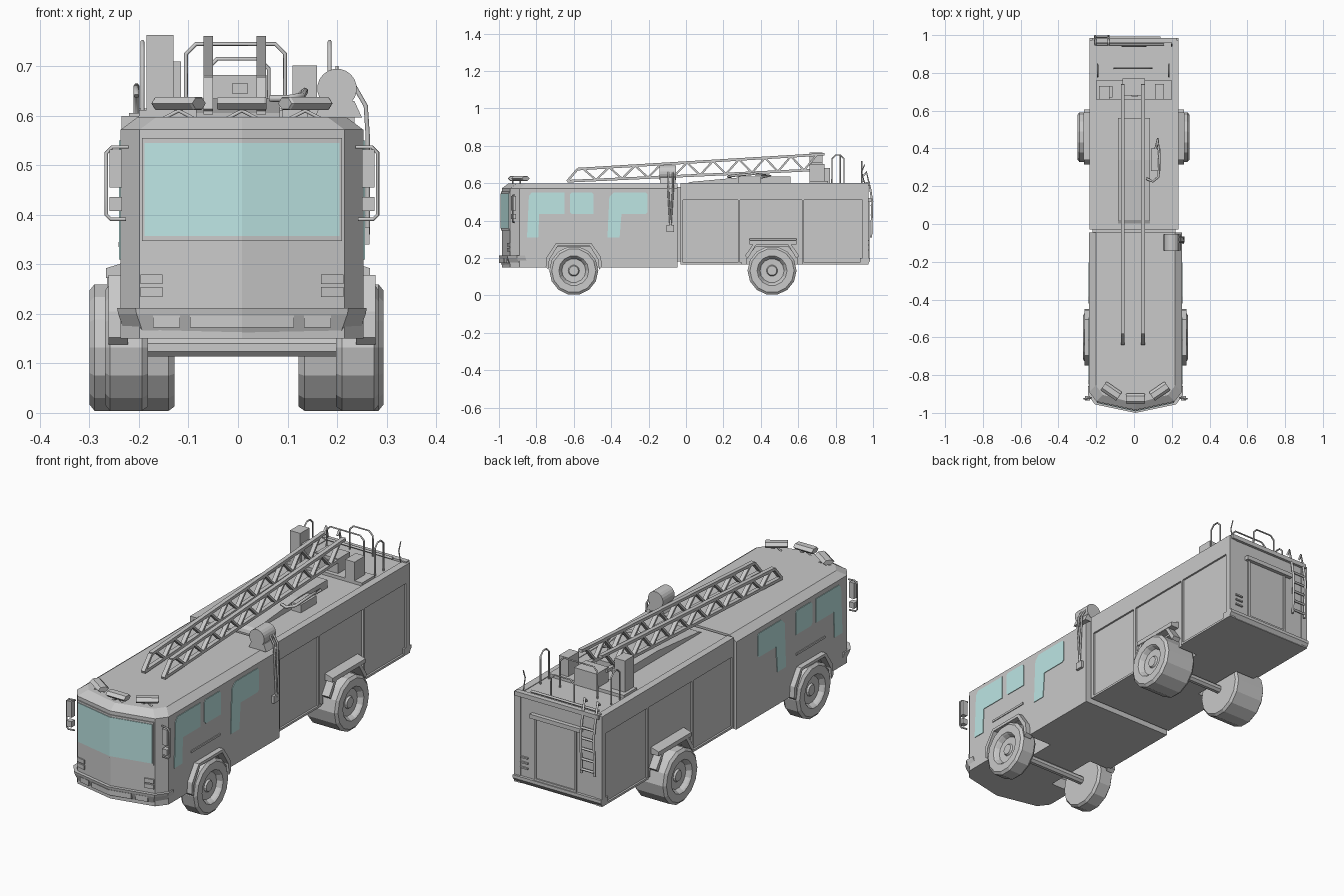
import bpy, bmesh, math
from mathutils import Matrix, Vector

if "Cube" in bpy.data.objects:
    bpy.data.objects.remove(bpy.data.objects["Cube"])


def material(name, color):
    m = bpy.data.materials.new(name)
    m.use_nodes = True
    m.diffuse_color = color
    m.node_tree.nodes["Principled BSDF"].inputs["Base Color"].default_value = color
    return m


GREY = material("body grey", (0.588, 0.588, 0.588, 1))
GLASS = material("pale teal glass", (0.51, 0.79, 0.775, 1))


def finish(name, bm, mat=GREY):
    bmesh.ops.recalc_face_normals(bm, faces=bm.faces[:])
    me = bpy.data.meshes.new(name)
    bm.to_mesh(me)
    bm.free()
    me.materials.append(mat)
    ob = bpy.data.objects.new(name, me)
    bpy.context.collection.objects.link(ob)
    return ob


def add_loft(bm, rings, capped=True):
    rows = [[bm.verts.new(p) for p in r] for r in rings]
    n = len(rows[0])
    for a, b in zip(rows, rows[1:]):
        for i in range(n):
            bm.faces.new((a[i], a[(i + 1) % n], b[(i + 1) % n], b[i]))
    if capped:
        bm.faces.new(rows[0])
        bm.faces.new(rows[-1])


def loft(name, rings, mat=GREY):
    bm = bmesh.new()
    add_loft(bm, rings)
    return finish(name, bm, mat)


def prisms(name, polys, axis, a, b, mat=GREY):
    """Extrude 2D outlines along an axis from a to b."""
    place = {"x": lambda p, t: (t, p[0], p[1]), "y": lambda p, t: (p[0], t, p[1]),
             "z": lambda p, t: (p[0], p[1], t)}[axis]
    bm = bmesh.new()
    for poly in polys:
        add_loft(bm, [[place(p, t) for p in poly] for t in (a, b)])
    return finish(name, bm, mat)


def box(name, x0, x1, y0, y1, z0, z1, mat=GREY):
    return prisms(name, [[(x0, y0), (x1, y0), (x1, y1), (x0, y1)]], "z", z0, z1, mat)


def tube(name, pts, r=0.004):
    cu = bpy.data.curves.new(name, "CURVE")
    cu.dimensions = "3D"
    cu.bevel_depth, cu.bevel_resolution, cu.use_fill_caps = r, 1, True
    sp = cu.splines.new("POLY")
    sp.points.add(len(pts) - 1)
    for p, co in zip(sp.points, pts):
        p.co = (*co, 1)
    cu.materials.append(GREY)
    ob = bpy.data.objects.new(name, cu)
    bpy.context.collection.objects.link(ob)


def hoop(name, a, b, top, c=0.02):
    """Upright rail between two feet with clipped corners."""
    a, b = Vector(a), Vector(b)
    d = (b - a).normalized() * c
    up = lambda p, z: Vector((p.x, p.y, z))
    tube(name, [a, up(a, top - c), up(a + d, top), up(b - d, top), up(b, top - c), b])


def bar(p, q, t):
    p, q = Vector(p), Vector(q)
    n = (q - p).normalized().orthogonal() * t / 2
    return [p + n, q + n, q - n, p - n]


def lathe(name, profile, sides, center, axis_rot, cap=True):
    """Revolve (offset, radius) pairs around z, then turn the axis."""
    bm = bmesh.new()
    add_loft(bm, [[(r * math.cos(2 * math.pi * (i + .5) / sides),
                    r * math.sin(2 * math.pi * (i + .5) / sides), h) for i in range(sides)]
                  for h, r in profile], cap)
    bm.transform(Matrix.Translation(center) @ axis_rot)
    return finish(name, bm)


def cut(ob, cutter):
    mod = ob.modifiers.new("wheel_well", "BOOLEAN")
    mod.operation, mod.object, mod.solver = "DIFFERENCE", cutter, "EXACT"
    bpy.context.view_layer.objects.active = ob
    bpy.ops.object.modifier_apply(modifier=mod.name)
    bpy.data.objects.remove(cutter)


CX = 0.008  # cab centre line


# Cab shell with V-shaped nose and chamfered roof
def plan(half, z, inset):
    half = [(max(x - inset, 0), y + inset if y < -.5 else y) for x, y in half]
    return ([(CX + x, y, z) for x, y in half] +
            [(CX - x, y, z) for x, y in reversed(half) if x > 0])


cab_half = [(0, -.985), (.207, -.94), (.245, -.89), (.245, -.045)]
cab = loft("cab", [plan(cab_half, z, i) for z, i in ((.15, 0), (.572, 0), (.598, .035))])
bumper_half = [(0, -1), (.215, -.955), (.252, -.905), (.252, -.86)]
loft("front_bumper", [plan(bumper_half, z, i) for z, i in
                      ((.15, .02), (.16, .016), (.2, .002), (.212, 0))])


def front_plate(name, x0, x1, z0, z1, off, mat=GREY):
    xs = [x0, 0, x1] if x0 < 0 < x1 else [x0, x1]
    line = lambda o: [(CX + x, -.985 + .217 * abs(x) - o) for x in xs]
    return prisms(name, [line(off) + line(-.01)[::-1]], "z", z0, z1, mat)


front_plate("windscreen_frame", -.202, .202, .347, .555, .004)
front_plate("windscreen", -.197, .197, .357, .545, .007, GLASS)
front_plate("bumper_centre_slot", -.105, .105, .172, .197, .014)
for s in (-1, 1):
    a, b = sorted((s * .125, s * .18))
    front_plate("bumper_side_slot", a, b, .172, .197, .014)
    a, b = sorted((s * .16, s * .205))
    for z in (.234, .26):
        front_plate("headlight", a, b, z, z + .02, .006)

# Rear body with raised trim around recessed lockers
box("body_joint", -.22, .22, -.05, -.02, .18, .58)
rear = box("rear_body", -.226, .226, -.03, .972, .165, .597)
for s in (-1, 1):
    x0, x1 = sorted((s * .2, s * .235))
    for nm, y0, y1, z0, z1 in (("upper_band", -.03, .975, .51, .6), ("sill", -.03, .3, .165, .175),
                               ("rear_sill", .62, .975, .165, .175), ("front_post", -.03, -.015, .165, .51),
                               ("locker_post", .278, .29, .165, .51), ("locker_post", .62, .632, .165, .51),
                               ("rear_post", .945, .975, .165, .51)):
        box(nm, x0, x1, y0, y1, z0, z1)
prisms("rear_bumper", [[(.93, .165), (.97, .165), (.985, .185), (.985, .2), (.93, .2)]], "x", -.235, .235)

# Wheel wells
for s in (-1, 1):
    a, b = sorted((s * .12, s * .4))
    for ob, yc in ((cab, -.6), (rear, .46)):
        well = [(yc - .14, .1), (yc - .135, .2), (yc - .085, .262),
                (yc + .085, .262), (yc + .135, .2), (yc + .14, .1)]
        cut(ob, prisms("well_cutter", [well], "x", a, b))

# Wheels, axles and fenders
tyre = [(0, .122), (.012, .131), (.88, .131), (1, .118), (1, .08), (.92, .074), (.72, .064), (.7, .03),
        (.8, .025)]
for s in (-1, 1):
    turn = Matrix.Rotation(s * math.pi / 2, 4, "Y")
    for nm, yc, inner, w, cx in (("front_wheel", -.6, .19, .087, CX), ("rear_wheel", .46, .125, .172, -.003)):
        prof = [(w - (1 - h) * .085 if h > .5 else h, r) for h, r in tyre]
        lathe(nm, prof, 14, (cx + s * inner, yc, .132), turn)
    arch = [(-.15, .152), (-.145, .205), (-.095, .278), (.095, .278), (.145, .205), (.15, .152)]
    for nm, yc, x0, x1, z in (("front_fender", -.6, .23, .27, 0), ("rear_fender", .46, .215, .265, .006)):
        polys = []
        pts = arch if yc < 0 else arch[1:-1]
        for (y0, z0), (y1, z1) in zip(pts, pts[1:]):
            polys.append([(yc + y0, z0 + z), (yc + y1, z1 + z),
                          (yc + y1 * .9, z1 + z - .014), (yc + y0 * .9, z0 + z - .014)])
        off = CX if yc < 0 else 0
        prisms(nm, polys, "x", off + s * x0, off + s * x1)
    prisms("rear_fender_flare", [[(s * .226, .305), (s * .267, .292), (s * .267, .272), (s * .226, .272)]],
           "y", .34, .59)
for yc in (-.6, .46):
    lathe("axle", [(-.2, .02), (.2, .02)], 8, (0, yc, .132), Matrix.Rotation(math.pi / 2, 4, "Y"))

# Side windows, mirrors
windows = [
    [(-.85, .31), (-.79, .31), (-.785, .435), (-.65, .435), (-.65, .55), (-.825, .55), (-.84, .53)],
    [(-.62, .445), (-.61, .435), (-.495, .435), (-.495, .54), (-.505, .55), (-.61, .55), (-.62, .54)],
    [(-.42, .31), (-.355, .31), (-.345, .435), (-.215, .435), (-.205, .445), (-.205, .54),
     (-.215, .55), (-.385, .55), (-.41, .525)]]
for s in (-1, 1):
    prisms("side_window", windows, "x", CX + s * .24, CX + s * .248, GLASS)
    box("door_handle_strip", *sorted((CX + s * .24, CX + s * .249)), -.72, -.5, .335, .345)
    X = lambda v: CX + s * v
    tube("mirror_frame", [(X(.23), -.92, .537), (X(.262), -.925, .537), (X(.274), -.925, .525),
                          (X(.274), -.925, .4), (X(.265), -.925, .391), (X(.235), -.92, .391)])
    box("mirror", *sorted((X(.242), X(.268))), -.935, -.91, .455, .532)
    box("lower_mirror", *sorted((X(.242), X(.268))), -.935, -.91, .408, .436)

# Roof warning lights
for x, y, ang in ((-.12, -.885, -.6), (.008, -.925, 0), (.136, -.885, .6)):
    rot = Matrix.Rotation(ang, 4, "Z") @ Matrix.Scale(.55, 4, (0, 0, 1)) @ Matrix.Rotation(math.pi / 2, 4, "Y")
    lathe("warning_light", [(-.05, .024), (-.046, .028), (.046, .028), (.05, .024)], 6, (x, y, .625), rot)
    for d in (-.03, .03):
        tube("light_bracket", [(x + d, y, .595), (x - d * .3, y, .615)], .004)

# Roof ladder: two truss sides
low = lambda y: .61 + (y + .635) * .046
top = lambda y: .675 + (y + .58) * .06
polys = [bar((-.635, low(-.635)), (.7, low(.7)), .014), bar((-.58, top(-.58)), (.74, top(.74)), .014),
         bar((-.635, low(-.635)), (-.58, top(-.58)), .012)]
n = 9
for i in range(n):
    y = -.55 + 1.25 * i / n
    m, e = y + .5 * 1.25 / n, y + 1.25 / n
    polys += [bar((y, top(y)), (m, low(m)), .01), bar((m, low(m)), (e, top(e)), .01)]
for x in (-.07, .037):
    prisms("roof_ladder_side", polys, "x", x, x + .02)

# Turntable, posts and rear rails
box("turntable_base", -.2, .2, .66, .76, .596, .612)
box("console", -.062, .058, .68, .77, .6, .682)
box("console_panel", -.012, .02, .674, .68, .645, .665)
box("tall_post", -.185, -.13, .66, .73, .6, .763)
box("tall_post_step", -.13, -.115, .67, .73, .6, .71)
box("short_post", .11, .16, .66, .74, .6, .702)
hoop("rear_rail", (-.105, .825, .597), (.095, .825, .597), .745)
hoop("low_rear_rail", (-.062, .94, .597), (.062, .94, .597), .715)
for x in (-.193, .185):
    hoop("side_rail", (x, .78, .597), (x, .845, .597), .75)
tube("roof_edge_rail", [(-.2, .95, .61), (.16, .95, .61)], .006)
box("roof_edge_strip", -.22, .225, .96, .985, .585, .606)

# Roof deck plate and water nozzle
prisms("roof_deck", [[(.0, .596), (.56, .596), (.56, .635), (.34, .635), (.02, .606)]], "x", -.085, .085)
box("nozzle_base", .09, .14, .28, .4, .596, .635)
tube("water_nozzle", [(.115, .4, .63), (.125, .45, .64), (.135, .36, .65), (.13, .25, .64),
                      (.1, .225, .635), (.065, .24, .635)], .007)

# Hose reel with side pipes
lathe("hose_reel", [(-.045, .03), (-.045, .04), (.045, .04), (.045, .03)], 20, (.2, -.098, .655),
      Matrix.Rotation(math.pi / 2, 4, "X"))
prisms("reel_stand", [[(.155, .597), (.25, .597), (.235, .63), (.17, .63)]], "y", -.14, -.055)
for y in (-.07, -.095):
    tube("reel_pipe", [(.235, y, .66), (.258, y, .62), (.262, y, .56), (.262, -.083, .36)], .005)
box("pipe_valve", .248, .266, -.105, -.065, .34, .375)

# Rear door, hood and climbing ladder
for x0, x1, z0, z1 in ((-.1, -.09, .21, .5), (.115, .125, .21, .5), (-.1, .125, .2, .21)):
    box("rear_door_frame", x0, x1, .965, .98, z0, z1)
box("rear_door", -.09, .115, .965, .974, .21, .5)
box("rear_door_hood", -.13, .14, .965, .992, .5, .52)
for x in (-.205, -.135):
    tube("rear_ladder_rail", [(x, .95, .64), (x, .965, .66), (x, .985, .57), (x, .996, .5), (x, .99, .31)], .006)
for i in range(5):
    z = .33 + i * .05
    tube("rear_ladder_rung", [(-.205, .992, z), (-.135, .992, z)], .006)
for i in range(3):
    box("rear_step", .16, .2, .97, .98, .24 + i * .025, .247 + i * .025)
tube("rear_antenna", [(.2, .955, .597), (.2, .94, .66), (.2, .955, .7)], .003)
